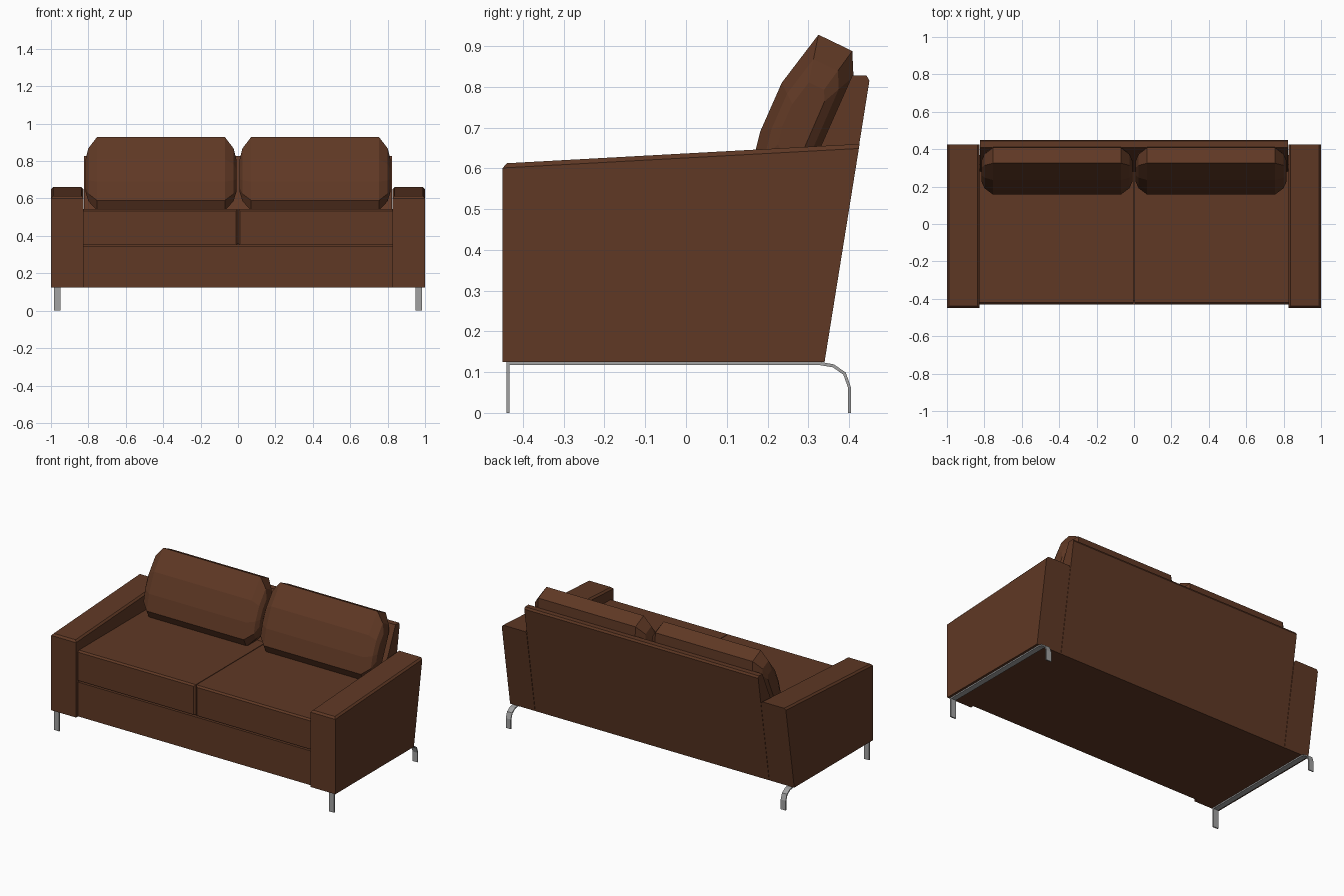
import bpy, bmesh
from mathutils import Vector

if "Cube" in bpy.data.objects:
    bpy.data.objects.remove(bpy.data.objects["Cube"])


def material(name, color):
    m = bpy.data.materials.new(name)
    m.diffuse_color = (*color, 1)
    m.use_nodes = True
    m.node_tree.nodes["Principled BSDF"].inputs["Base Color"].default_value = m.diffuse_color
    return m


BROWN = material("brown leather", (0.115, 0.040, 0.018))
STEEL = material("grey steel", (0.36, 0.36, 0.36))


def finish(bm, name, mat):
    bmesh.ops.recalc_face_normals(bm, faces=bm.faces)
    me = bpy.data.meshes.new(name)
    bm.to_mesh(me)
    bm.free()
    me.materials.append(mat)
    ob = bpy.data.objects.new(name, me)
    bpy.context.collection.objects.link(ob)
    return ob


def loft(name, sections, mat, bevel=0, rule=None):
    """Join (x, yz outline) sections, cap the ends, bevel edges picked by a rule."""
    bm = bmesh.new()
    rings = [[bm.verts.new((x, y, z)) for y, z in pts] for x, pts in sections]
    for a, b in zip(rings, rings[1:]):
        for i in range(len(a)):
            j = (i + 1) % len(a)
            bm.faces.new((a[i], a[j], b[j], b[i]))
    bm.faces.new(rings[0])
    bm.faces.new(rings[-1])
    if bevel:
        edges = [e for e in bm.edges if rule(e.verts[0].co, e.verts[1].co)]
        bmesh.ops.bevel(bm, geom=edges, offset=bevel, segments=1,
                        affect='EDGES', profile=0.5)
    return finish(bm, name, mat)


def extrude(name, pts, x0, x1, mat, bevel=0, rule=None):
    return loft(name, [(x0, pts), (x1, pts)], mat, bevel, rule)


# Base frame, with a shadow gap step under the seat
extrude("base", [(-0.43, 0.125), (-0.43, 0.343), (-0.41, 0.343), (-0.41, 0.36),
                 (0.37, 0.36), (0.335, 0.125)], -0.825, 0.825, BROWN)

# Sloping backrest
extrude("backrest", [(0.28, 0.125), (0.28, 0.54), (0.408, 0.828), (0.443, 0.828),
                     (0.45, 0.815), (0.34, 0.125)], -0.823, 0.823, BROWN)

# Outlines shared by both sides
arm = [(-0.45, 0.125), (-0.45, 0.612), (0.426, 0.66), (0.34, 0.125)]
seat = [(-0.43, 0.353), (-0.43, 0.543), (0.32, 0.543), (0.32, 0.353)]
pillow = [(0.185, 0.535), (0.157, 0.59), (0.182, 0.69), (0.235, 0.81),
          (0.325, 0.928), (0.408, 0.888), (0.411, 0.825), (0.285, 0.535)]
mid = Vector((0.282, 0.715))


def shrink(pts, s):
    return [tuple(mid + (Vector(p) - mid) * s) for p in pts]


# Steel sled leg: thin strip bent along a path (outer and inner line)
leg = [(-0.441, 0), (-0.441, 0.125), (0.33, 0.125), (0.363, 0.119), (0.392, 0.099),
       (0.405, 0.062), (0.405, 0),
       (0.398, 0), (0.398, 0.061), (0.386, 0.094), (0.36, 0.112), (0.33, 0.117),
       (-0.433, 0.117), (-0.433, 0)]

for side, s in (("left", -1), ("right", 1)):
    # Armrest with chamfered top front and side edges
    extrude(side + "_armrest", arm, s * 0.825, s, BROWN, 0.011,
            lambda a, b: min(a.z, b.z) > 0.6 and min(a.y, b.y) < 0)
    # Seat cushion, chamfered on the front and centre top edges
    extrude(side + "_seat_cushion", seat, s * 0.002, s * 0.825, BROWN, 0.01,
            lambda a, b: (max(a.y, b.y) < 0 and min(a.z, b.z) > 0.5)
            or (max(abs(a.x), abs(b.x)) < 0.1 and max(a.y, b.y) < 0))
    # Back cushion with tapered ends
    stages = [(-0.403, 0.45), (-0.388, 0.72), (-0.342, 1),
              (0.342, 1), (0.388, 0.72), (0.403, 0.45)]
    loft(side + "_back_cushion",
         [(s * 0.412 + dx, shrink(pillow, k)) for dx, k in stages], BROWN)
    # Leg
    extrude(side + "_leg", leg, s * 0.95, s * 0.985, STEEL)
